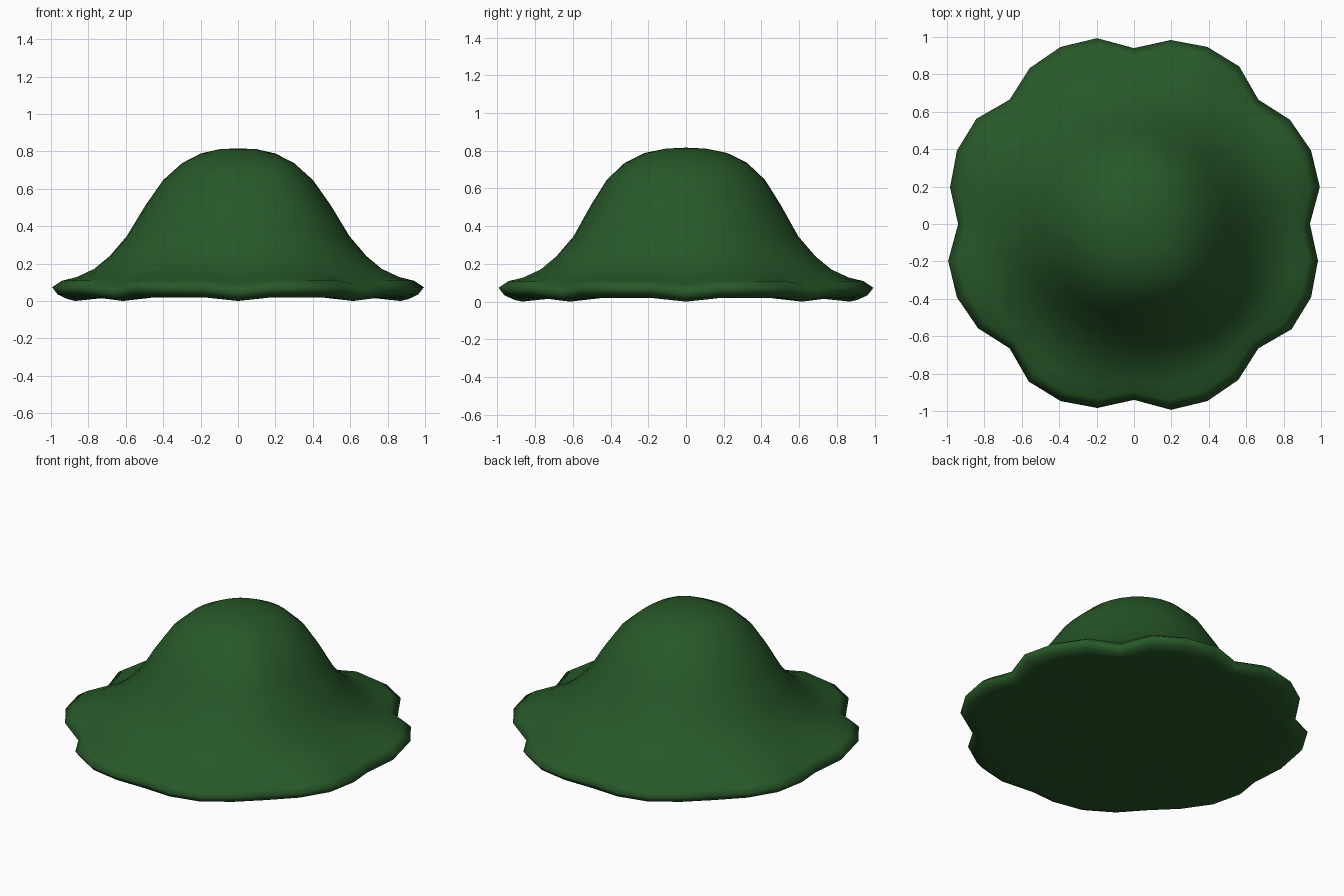
import bpy
import bmesh
import math

if "Cube" in bpy.data.objects:
    bpy.data.objects.remove(bpy.data.objects["Cube"])

SEGMENTS = 32
LOBE = [0.945, 1.018, 1.03, 1.008]      # rim radius pattern, repeated for 8 lobes

# Rings from crown to underside: radius, height, scallop weight, crown-shape weight
RINGS = [
    (0.10, 0.820, 0.0, 0.5), (0.20, 0.797, 0.0, 1.0), (0.30, 0.745, 0.0, 1.0),
    (0.40, 0.655, 0.0, 0.8), (0.495, 0.52, 0.0, 0.6), (0.595, 0.355, 0.0, 0.5),
    (0.69, 0.250, 0.1, 0.3), (0.78, 0.178, 0.25, 0.0), (0.87, 0.132, 0.5, 0.0),
    (0.945, 0.108, 0.9, 0.0), (0.995, 0.072, 1.0, 0.0), (0.965, 0.033, 1.0, 0.0),
    (0.91, 0.020, 0.8, 0.0), (0.72, 0.030, 0.3, 0.0), (0.40, 0.040, 0.0, 0.0),
]

green = bpy.data.materials.new("dark green")
green.diffuse_color = (0.021, 0.098, 0.022, 1)
green.use_nodes = True
green.node_tree.nodes["Principled BSDF"].inputs["Base Color"].default_value = green.diffuse_color


def ring_point(i, radius, z, scallop, crown):
    a = 2 * math.pi * i / SEGMENTS
    lobe = LOBE[i % 4]
    r = radius * (1 + scallop * (lobe - 1))
    # gentle ridge on the front right of the crown, top a little longer in depth
    off = (a + math.pi / 4 + math.pi) % (2 * math.pi) - math.pi
    r *= 1 + 0.12 * crown * math.exp(-(off / 0.42) ** 2)
    depth = 1 + 0.09 * crown * max(0.0, (z - 0.4) / 0.4)
    # notches between lobes droop a little
    z += scallop * (0.010 if i % 4 else -0.014)
    return (r * math.cos(a), r * math.sin(a) * depth, z)


# Domed body with a scalloped brim and closed underside
bm = bmesh.new()
rings = [[bm.verts.new(ring_point(i, *ring)) for i in range(SEGMENTS)]
         for ring in RINGS]
top = bm.verts.new((0, 0, 0.825))
bottom = bm.verts.new((0, 0, 0.042))
for i in range(SEGMENTS):
    j = (i + 1) % SEGMENTS
    bm.faces.new((top, rings[0][i], rings[0][j]))
    bm.faces.new((bottom, rings[-1][j], rings[-1][i]))
    for upper, lower in zip(rings, rings[1:]):
        bm.faces.new((upper[i], lower[i], lower[j], upper[j]))
bmesh.ops.recalc_face_normals(bm, faces=bm.faces)
low = min(v.co.z for v in bm.verts)
for v in bm.verts:
    v.co.z -= low
for f in bm.faces:
    f.smooth = True
mesh = bpy.data.meshes.new("scalloped_dome")
bm.to_mesh(mesh)
bm.free()
mesh.materials.append(green)
dome = bpy.data.objects.new("scalloped_dome", mesh)
bpy.context.collection.objects.link(dome)
